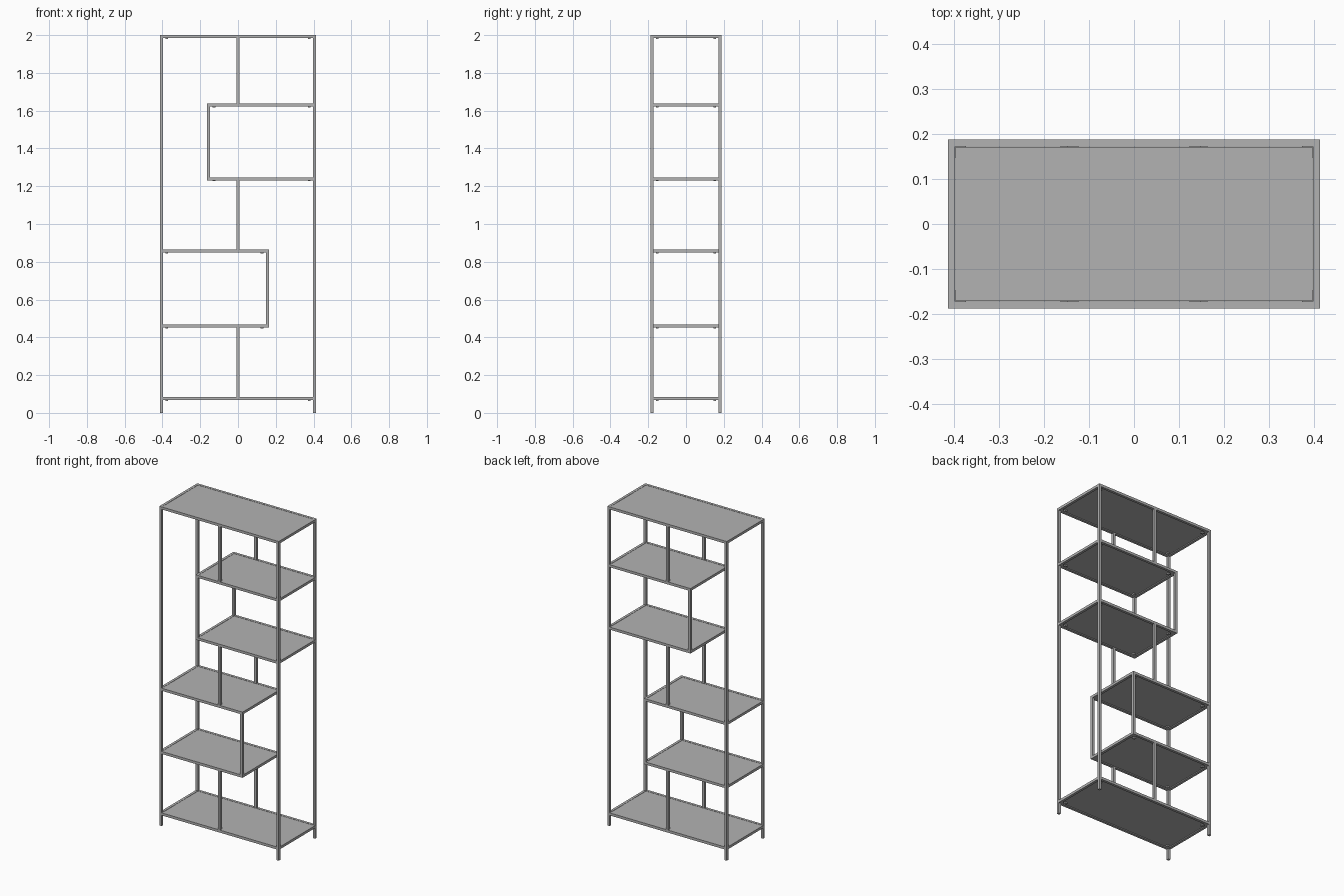
import bpy
import bmesh
from mathutils import Vector

if "Cube" in bpy.data.objects:
    bpy.data.objects.remove(bpy.data.objects["Cube"])

T = 0.016                 # square tube width
X, Y, H = 0.414, 0.188, 2.0   # outer half width, half depth, height

steel = bpy.data.materials.new("grey_steel")
steel.diffuse_color = (0.45, 0.45, 0.45, 1)
steel.use_nodes = True
steel.node_tree.nodes["Principled BSDF"].inputs["Base Color"].default_value = steel.diffuse_color


def finish(name, bm):
    bmesh.ops.recalc_face_normals(bm, faces=bm.faces)
    mesh = bpy.data.meshes.new(name)
    bm.to_mesh(mesh)
    bm.free()
    mesh.materials.append(steel)
    bpy.context.collection.objects.link(bpy.data.objects.new(name, mesh))


def add_box(bm, lo, hi):
    lo, hi = Vector(lo), Vector(hi)
    verts = bmesh.ops.create_cube(bm, size=1)["verts"]
    for v in verts:
        v.co = (lo + hi) / 2 + v.co * (hi - lo)


def post_pair(name, x, z0, z1):
    """Front and back uprights, centred on x."""
    bm = bmesh.new()
    for y in (-Y, Y - T):
        add_box(bm, (x - T / 2, y, z0), (x + T / 2, y + T, z1))
    finish(name, bm)


def shelf(name, x0, x1, top):
    """Rail frame, inset panel and corner gussets under the frame."""
    low = top - T
    bm = bmesh.new()
    for x in (x0, x1 - T):
        add_box(bm, (x, -Y + T, low), (x + T, Y - T, top))
    for y in (-Y, Y - T):
        add_box(bm, (x0 + T, y, low), (x1 - T, y + T, top))
    finish(name + "_frame", bm)

    bm = bmesh.new()
    g = 0.0008
    add_box(bm, (x0 + T + g, -Y + T + g, top - 0.011),
            (x1 - T - g, Y - T - g, top - 0.001))
    finish(name + "_panel", bm)

    bm = bmesh.new()
    leg = 0.024
    for x, sx in ((x0 + T, 1), (x1 - T, -1)):
        for y, sy in ((-Y + T, 1), (Y - T, -1)):
            tri = [(x, y), (x + sx * leg, y), (x, y + sy * leg)]
            face = bm.faces.new([bm.verts.new((a, b, low)) for a, b in tri])
            ext = bmesh.ops.extrude_face_region(bm, geom=[face])["geom"]
            for v in ext:
                if isinstance(v, bmesh.types.BMVert):
                    v.co.z += 0.004
            # screw head beneath the panel
            cx, cy = x + sx * 0.02, y + sy * 0.02
            add_box(bm, (cx - 0.007, cy - 0.007, low - 0.004),
                    (cx + 0.007, cy + 0.007, top - 0.011))
    finish(name + "_corner_brackets", bm)


# Shelves: two full width, two short pairs on opposite sides
levels = [0.083, 0.468, 0.864, 1.247, 1.638, H]
S = 0.163
spans = [(-X, X), (-X, S), (-X, S), (-S, X), (-S, X), (-X, X)]
names = ["bottom_shelf", "lower_box_floor", "lower_box_top",
         "upper_box_floor", "upper_box_top", "top_shelf"]
for n, (a, b), z in zip(names, spans, levels):
    shelf(n, a, b, z)

# Corner uprights: legs run from the floor to the top
post_pair("left_posts", -X + T / 2, 0, H)
post_pair("right_posts", X - T / 2, 0, H)

# Free ends of the two short boxes
post_pair("lower_box_posts", S - T / 2, levels[1] - T, levels[2])
post_pair("upper_box_posts", -S + T / 2, levels[3] - T, levels[4])

# Centre uprights between the boxes
for n, i in (("lower_centre_posts", 0), ("middle_centre_posts", 2),
             ("upper_centre_posts", 4)):
    post_pair(n, 0, levels[i], levels[i + 1] - T)
